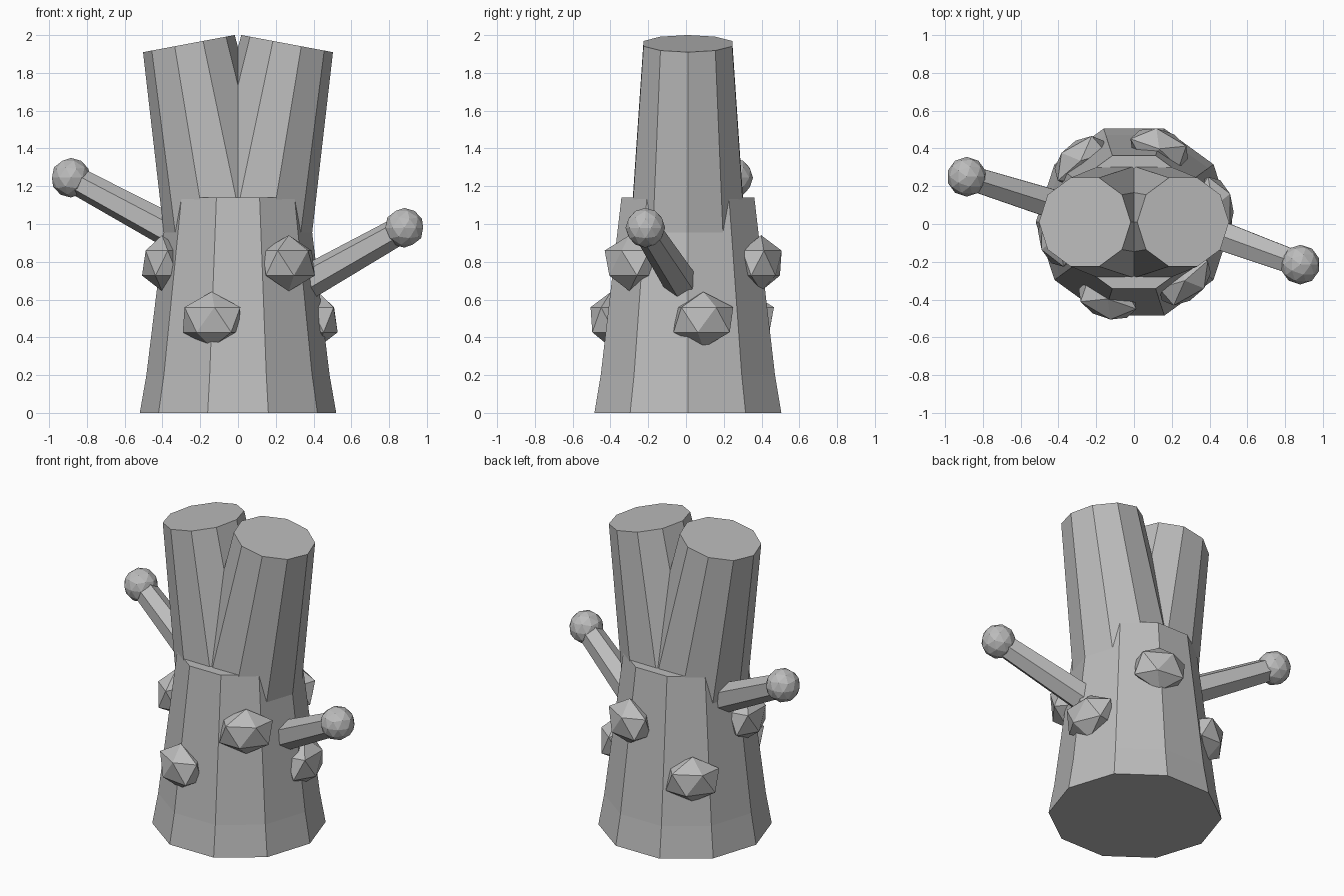
import bpy, bmesh, math
from mathutils import Vector, Matrix

if "Cube" in bpy.data.objects:
    bpy.data.objects.remove(bpy.data.objects["Cube"])

CY = 0.01  # trunk axis offset in y

bark = bpy.data.materials.new("grey bark")
bark.diffuse_color = (0.5, 0.5, 0.5, 1)
bark.use_nodes = True
bark.node_tree.nodes["Principled BSDF"].inputs["Base Color"].default_value = bark.diffuse_color


def finish(bm, name):
    bmesh.ops.recalc_face_normals(bm, faces=bm.faces)
    mesh = bpy.data.meshes.new(name)
    bm.to_mesh(mesh)
    bm.free()
    mesh.materials.append(bark)
    obj = bpy.data.objects.new(name, mesh)
    bpy.context.collection.objects.link(obj)
    return obj


def loft(name, rings, sides, u, v):
    """Capped tube through (centre, radius) rings; first vertex points along u."""
    bm = bmesh.new()
    loops = []
    for centre, r in rings:
        angles = [2 * math.pi * i / sides for i in range(sides)]
        loops.append([bm.verts.new(centre + r * (math.cos(a) * u + math.sin(a) * v)) for a in angles])
    for a, b in zip(loops, loops[1:]):
        for i in range(sides):
            j = (i + 1) % sides
            bm.faces.new((a[i], a[j], b[j], b[i]))
    bm.faces.new(loops[0][::-1])
    bm.faces.new(loops[-1])
    return finish(bm, name)


def ico(name, subdivisions, matrix):
    bm = bmesh.new()
    bmesh.ops.create_icosphere(bm, subdivisions=subdivisions, radius=1, matrix=matrix)
    return finish(bm, name)


X, Y, Z = Vector((1, 0, 0)), Vector((0, 1, 0)), Vector((0, 0, 1))

# Flared ten-sided trunk
profile = [(0, 0.52), (0.2, 0.485), (1.14, 0.37)]
loft("trunk", [(Vector((0, CY, z)), r) for z, r in profile], 10, X, Y)

# Two sawn-off limbs leaning apart
tilt = math.radians(10.6)
for side, label in ((-1, "left"), (1, "right")):
    axis = Vector((side * math.sin(tilt), 0, math.cos(tilt)))
    across = Vector((side * math.cos(tilt), 0, -math.sin(tilt)))
    top = Vector((side * 0.26, CY, 1.955))
    loft(label + "_limb", [(top - 1.25 * axis, 0.335), (top, 0.247)], 10, across, Y)

# Side twigs with round buds at the ends
twigs = {
    "right": (Vector((0.33, -0.015, 0.67)), Vector((0.88, -0.215, 0.98))),
    "left": (Vector((-0.30, 0.065, 0.93)), Vector((-0.885, 0.25, 1.245))),
}
for label, (base, tip) in twigs.items():
    axis = (tip - base).normalized()
    flat = axis.cross(Z).normalized()
    loft(label + "_twig", [(base, 0.092), (tip, 0.073)], 6, flat.cross(axis), flat)
    ico(label + "_bud", 2, Matrix.Translation(tip) @ Matrix.Scale(0.105, 4))

# Flattened knots around the trunk, alternating low and high
for k in range(6):
    a = math.radians(11 + 60 * k)
    r, z = ((0.43, 0.493), (0.41, 0.793))[k % 2]
    place = Matrix.Translation((r * math.cos(a), CY + r * math.sin(a), z))
    ico("knot_%d" % (k + 1), 1,
        place @ Matrix.Rotation(a + math.pi / 2, 4, 'Z') @ Matrix.Diagonal((0.18, 0.115, 0.148, 1)))
